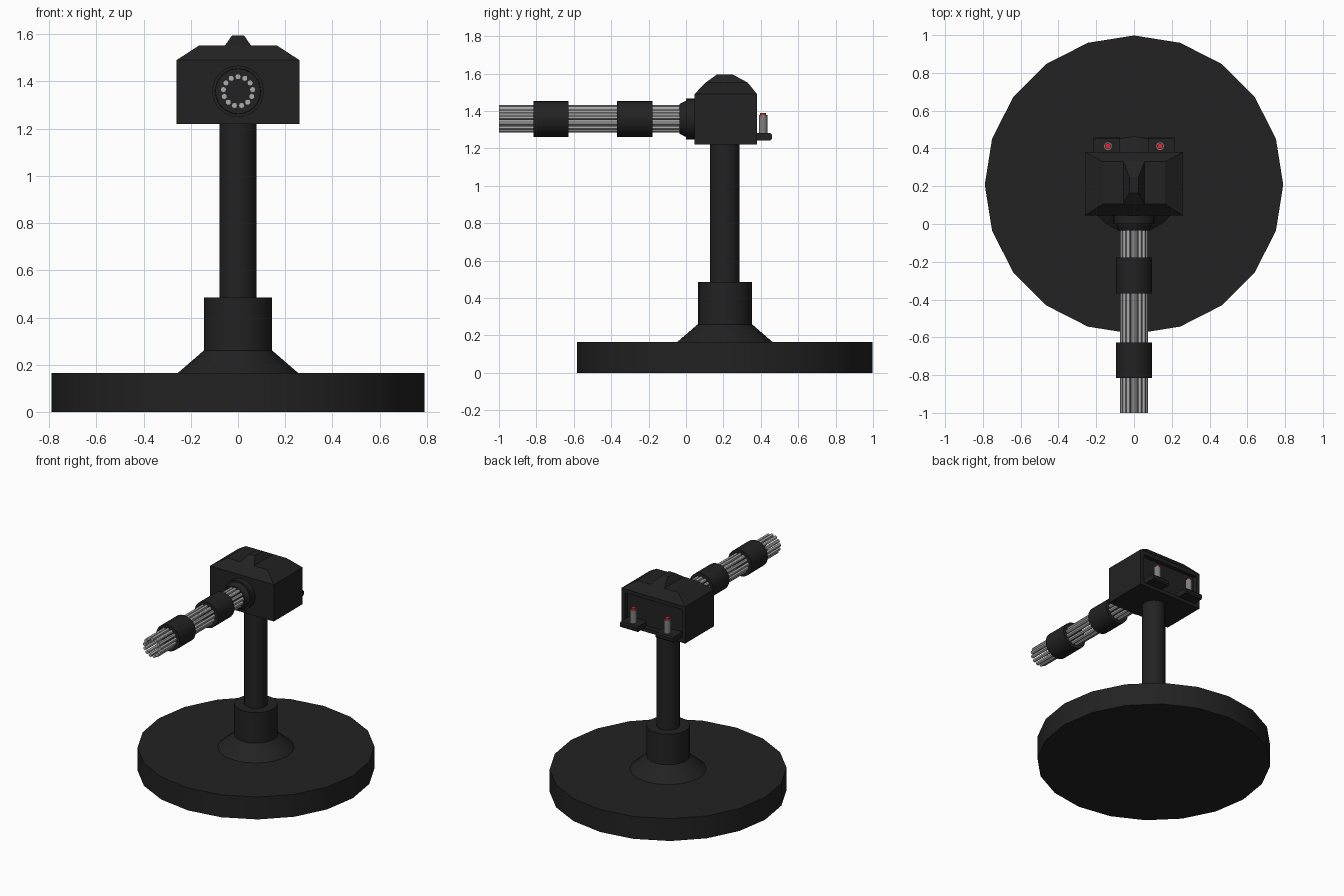
import bpy, bmesh
from math import sin, cos, pi

if "Cube" in bpy.data.objects:
    bpy.data.objects.remove(bpy.data.objects["Cube"])


def material(name, color):
    m = bpy.data.materials.new(name)
    m.diffuse_color = (*color, 1)
    m.use_nodes = True
    m.node_tree.nodes["Principled BSDF"].inputs["Base Color"].default_value = m.diffuse_color
    return m


DARK = material("dark_metal", (0.016, 0.016, 0.016))
STEEL = material("steel", (0.42, 0.42, 0.42))
GRIP = material("grip_grey", (0.22, 0.22, 0.22))
RED = material("red", (0.7, 0.02, 0.03))


def finish(name, bm, mat, smooth=False):
    bmesh.ops.recalc_face_normals(bm, faces=bm.faces)
    me = bpy.data.meshes.new(name)
    bm.to_mesh(me)
    bm.free()
    me.materials.append(mat)
    ob = bpy.data.objects.new(name, me)
    bpy.context.collection.objects.link(ob)
    if smooth:
        bpy.context.view_layer.objects.active = ob
        ob.select_set(True)
        bpy.ops.object.shade_smooth_by_angle()
        ob.select_set(False)
    return ob


def skin(bm, rings):
    """Join rings of points into a closed solid."""
    vs = [[bm.verts.new(p) for p in r] for r in rings]
    n = len(vs[0])
    for a, b in zip(vs, vs[1:]):
        for i in range(n):
            j = (i + 1) % n
            bm.faces.new((a[i], a[j], b[j], b[i]))
    bm.faces.new(vs[0][::-1])
    bm.faces.new(vs[-1])


def turned(name, profile, center, mat, axis="z", n=20):
    """Solid of revolution from (radius, position along axis) pairs."""
    bm = bmesh.new()
    rings = []
    for r, t in profile:
        ring = []
        for i in range(n):
            u, v = r * sin(2 * pi * i / n), r * cos(2 * pi * i / n)
            if axis == "z":
                ring.append((center[0] + u, center[1] + v, t))
            else:
                ring.append((center[0] + u, t, center[1] + v))
        rings.append(ring)
    skin(bm, rings)
    return finish(name, bm, mat, True)


def stacked(bm, sections):
    """Rectangular solid from (x0, x1, y0, y1, z) sections."""
    skin(bm, [[(a, c, z), (b, c, z), (b, d, z), (a, d, z)]
              for a, b, c, d, z in sections])


# Stand: disc, flared collar, pole
AX = (0, 0.208)
turned("base_disc", [(0.79, 0), (0.79, 0.165)], AX, DARK)
turned("collar", [(0.255, 0.165), (0.145, 0.26), (0.145, 0.485)], AX, DARK)
turned("pole", [(0.079, 0.485), (0.079, 1.22)], AX, DARK)

# Head housing with sloped top and recessed back panel
bm = bmesh.new()
stacked(bm, [(-0.26, 0.26, 0.045, 0.38, 1.22),
             (-0.26, 0.26, 0.045, 0.38, 1.49),
             (-0.165, 0.165, 0.105, 0.33, 1.552)])
back = max(bm.faces, key=lambda f: f.calc_center_median().y)
bm.normal_update()
bmesh.ops.recalc_face_normals(bm, faces=bm.faces)
bmesh.ops.inset_individual(bm, faces=[back], thickness=0.04)
ext = bmesh.ops.extrude_discrete_faces(bm, faces=[back])
for v in ext["faces"][0].verts:
    v.co.y -= 0.03
finish("head_housing", bm, DARK)

# Ridge on top of the head
bm = bmesh.new()
stacked(bm, [(-0.055, 0.055, 0.105, 0.33, 1.552),
             (-0.025, 0.025, 0.165, 0.25, 1.595)])
finish("top_ridge", bm, DARK)

# Barrel mount, ring of tubes, clamps
BC = (0, 1.358)
turned("barrel_mount", [(0.08, -0.035), (0.097, 0), (0.109, 0), (0.109, 0.05)],
       BC, DARK, "y", 24)
N = 13
for i in range(N):
    a = 2 * pi * i / N
    c = (0.062 * sin(a), BC[1] + 0.062 * cos(a))
    turned(f"barrel_tube_{i + 1}", [(0.0125, -1), (0.0125, -0.03)], c, STEEL, "y", 12)
for k, (y0, y1) in enumerate([(-0.815, -0.627), (-0.368, -0.178)]):
    turned(f"barrel_clamp_{k + 1}", [(0.096, y0), (0.096, y1)], BC, DARK, "y", 24)

# Rear shelves with upright red-topped controls
for side, s in (("left", -1), ("right", 1)):
    bm = bmesh.new()
    x0, x1 = sorted((s * 0.075, s * 0.215))
    stacked(bm, [(x0, x1, 0.34, 0.452, 1.243),
                 (x0, x1, 0.34, 0.46, 1.252),
                 (x0, x1, 0.34, 0.46, 1.273),
                 (x0, x1, 0.34, 0.452, 1.282)])
    finish(f"rear_shelf_{side}", bm, DARK)
    c = (s * 0.138, 0.412)
    turned(f"control_post_{side}", [(0.023, 1.28), (0.023, 1.378)], c, GRIP, n=16)
    turned(f"control_button_{side}", [(0.016, 1.378), (0.016, 1.39)], c, RED, n=16)
